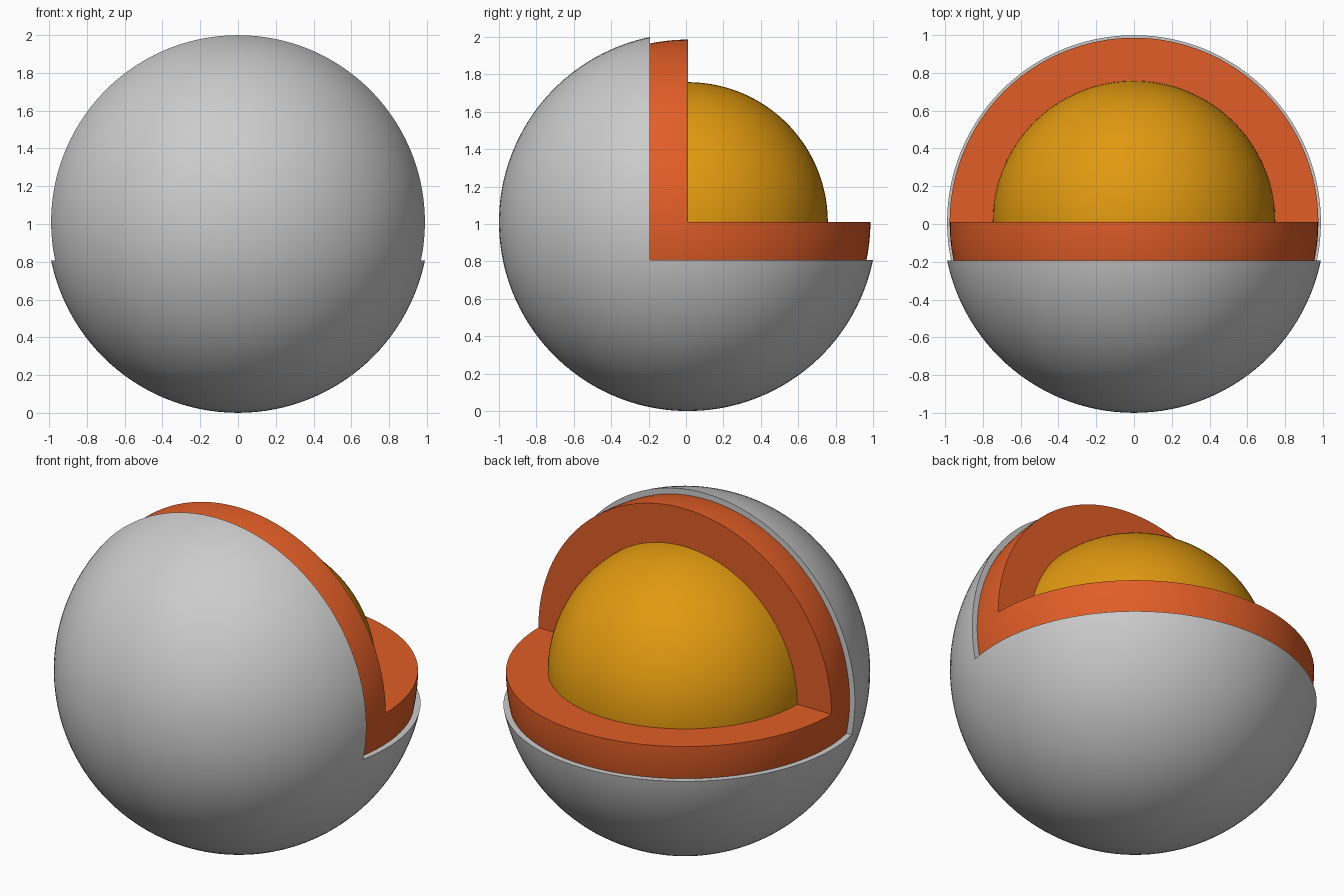
import bpy, bmesh, math
from mathutils import Matrix, Vector

if "Cube" in bpy.data.objects:
    bpy.data.objects.remove(bpy.data.objects["Cube"])

R_SHELL, R_MANTLE, R_CORE = 1.0102, 0.976, 0.748
CENTER = Vector((0, R_SHELL - 1, R_SHELL))
SEG = 128


def material(name, color):
    m = bpy.data.materials.new(name)
    m.diffuse_color = color
    m.use_nodes = True
    m.node_tree.nodes["Principled BSDF"].inputs["Base Color"].default_value = m.diffuse_color
    return m


def to_object(name, bm, mat=None):
    me = bpy.data.meshes.new(name)
    bm.to_mesh(me)
    bm.free()
    ob = bpy.data.objects.new(name, me)
    bpy.context.collection.objects.link(ob)
    if mat:
        me.materials.append(mat)
    return ob


# Poles lie along x; half-segment twist keeps cut planes off the edge loops
def ball(name, radius, mat=None):
    bm = bmesh.new()
    turn = Matrix.Rotation(math.pi / SEG, 4, 'X') @ Matrix.Rotation(math.pi / 2, 4, 'Y')
    bmesh.ops.create_uvsphere(bm, u_segments=SEG, v_segments=SEG // 2, radius=radius,
                              matrix=Matrix.Translation(CENTER) @ turn)
    return to_object(name, bm, mat)


# Box that removes the upper back quarter, starting at an offset from the centre
def quarter_box(name, offset):
    bm = bmesh.new()
    bmesh.ops.create_cube(bm, size=3, matrix=Matrix.Translation(
        CENTER + Vector((0, 1.5 + offset, 1.5 + offset))))
    return to_object(name, bm)


def subtract(ob, cutters):
    bpy.context.view_layer.objects.active = ob
    for c in cutters:
        mod = ob.modifiers.new("cut", 'BOOLEAN')
        mod.operation = 'DIFFERENCE'
        mod.solver = 'EXACT'
        mod.object = c
        bpy.ops.object.modifier_apply(modifier=mod.name)
    for c in cutters:
        bpy.data.objects.remove(c, do_unlink=True)


orange = material("orange", (0.75, 0.11, 0.02, 1))
gold = material("gold", (0.75, 0.32, 0.005, 1))

# Thin outer shell, open at the upper back
shell = ball("outer_shell", R_SHELL)
subtract(shell, [ball("shell_hollow", R_MANTLE), quarter_box("shell_cutter", -0.203)])

# Thick middle layer, cut back less far
mantle = ball("middle_layer", R_MANTLE, orange)
subtract(mantle, [ball("middle_hollow", R_CORE), quarter_box("middle_cutter", 0)])

# Solid inner core
core = ball("inner_core", R_CORE, gold)

# Smooth shading with crisp cut edges
for ob in (shell, mantle, core):
    ob.select_set(True)
bpy.context.view_layer.objects.active = shell
bpy.ops.object.shade_smooth_by_angle(angle=math.radians(30))
